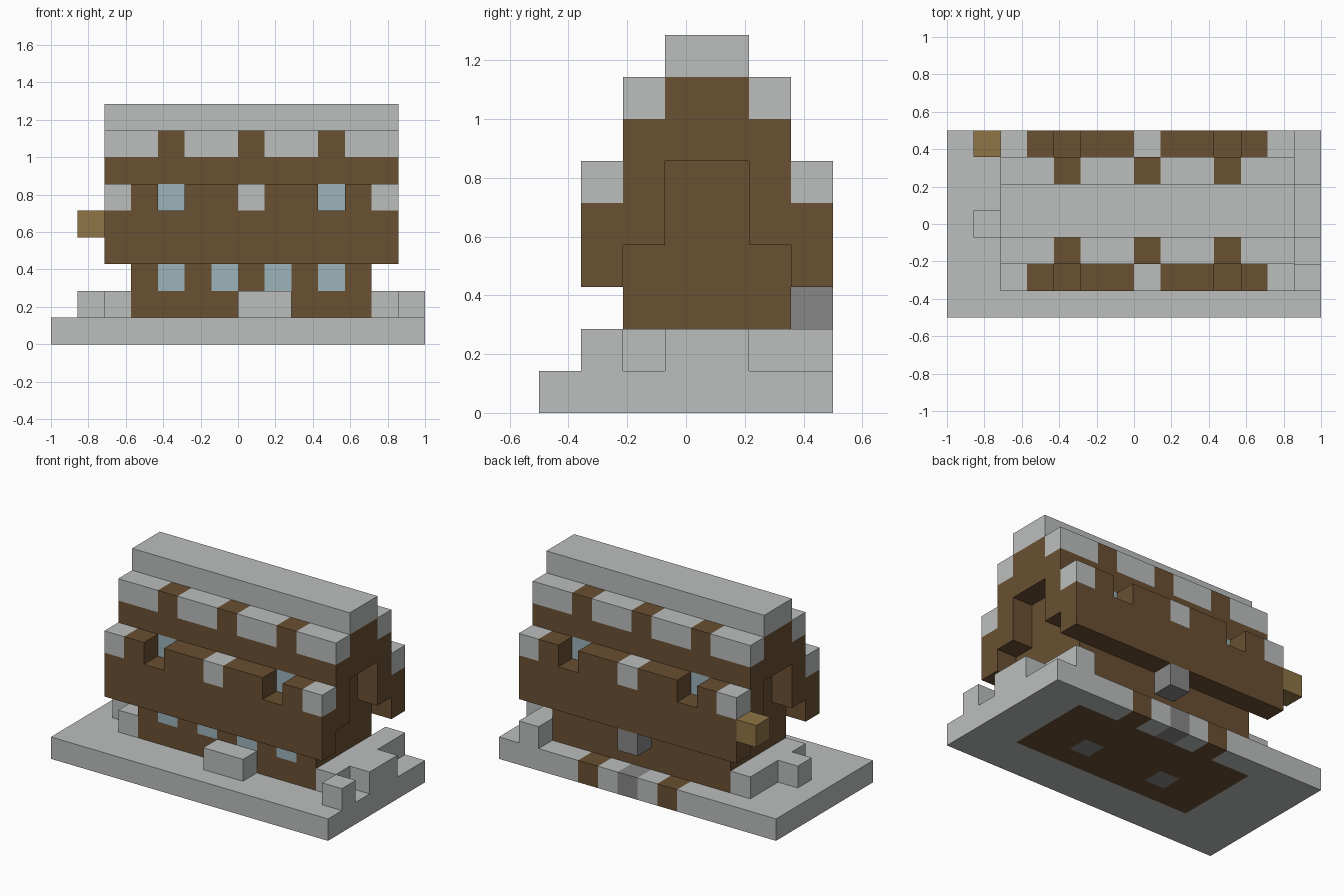
import bpy
import bmesh
from mathutils import Vector

cube = bpy.data.objects.get("Cube")
if cube:
    bpy.data.objects.remove(cube, do_unlink=True)

# The house sits on a grid of blocks: 14 wide, 7 deep, 9 high
WIDE, DEEP = 14, 7
UNIT = 2 / WIDE


def material(name, color):
    mat = bpy.data.materials.new(name)
    mat.use_nodes = True
    rgba = (*color, 1)
    mat.diffuse_color = rgba
    bsdf = next(n for n in mat.node_tree.nodes if n.type == "BSDF_PRINCIPLED")
    bsdf.inputs["Base Color"].default_value = rgba
    bsdf.inputs["Roughness"].default_value = 0.9
    return mat


snow = material("snow", (0.50, 0.52, 0.515))
wood = material("dark_wood", (0.144, 0.080, 0.032))
tan = material("light_wood", (0.275, 0.178, 0.060))
glass = material("window_glass", (0.328, 0.451, 0.491))
stone = material("grey_stone", (0.242, 0.242, 0.242))

cells = {}   # block position -> part name
parts = {}   # part name -> material


def fill(part, mat, x, y, z):
    """Fill a run of blocks; each argument is a block number or a (start, stop) pair."""
    parts[part] = mat
    spans = [range(*s) if isinstance(s, tuple) else (s,) for s in (x, y, z)]
    for i in spans[0]:
        for j in spans[1]:
            for k in spans[2]:
                cells[i, j, k] = part


HOUSE = (3, 12)
ROOF = (2, 13)
EAVES = (1, 6)        # front and back eave rows
UPPER = (2, 5)        # front and back rows of the upper roof
DORMERS = (4, 10)

# Ground slab with the house floor let into it
fill("ground", snow, (0, WIDE), (0, DEEP), 0)
fill("floor", wood, HOUSE, (2, 6), 0)
for i in (5, 9):
    fill("floor", wood, i, 6, 0)
    fill("floor_stones", stone, i, 3, 0)
fill("hearth_base", stone, 7, 6, 0)

# Snow banks around the house
fill("right_snow_bank", snow, 2, (2, 6), 1)
fill("right_snow_bank", snow, 1, 3, 1)
fill("left_snow_bank", snow, 12, (2, 7), 1)
fill("left_snow_bank", snow, 13, 1, 1)
fill("left_snow_bank", snow, 13, (3, 5), 1)
fill("front_step", snow, (7, 9), 1, 1)

# Walls, reaching up under the roof
fill("walls", wood, HOUSE, (2, 6), (1, 6))
for i in (4, 6, 8, 10):
    fill("front_windows", glass, i, 2, 2)
fill("back_stone", stone, 7, 6, 2)

# Stepped roof, overhanging both gables
for eave, upper in zip(EAVES, UPPER):
    fill("lower_roof", wood, ROOF, eave, (3, 6))
    for end in (2, 12):
        fill("lower_roof", wood, end, upper, (4, 6))
    # Dormer openings cut through the eave, with glass behind
    for i in DORMERS:
        del cells[i, eave, 5]
        fill("dormer_windows", glass, i, upper, 5)
    for i in (2, 7, 12):
        fill("eave_snow", snow, i, eave, 5)
fill("upper_roof", wood, ROOF, (2, 6), (6, 8))
for row in UPPER:
    fill("upper_snow", snow, ROOF, row, 7)
    for i in (4, 7, 10):
        fill("upper_roof", wood, i, row, 7)
fill("ridge_snow", snow, ROOF, (3, 5), 8)

# Small sign block at the back corner
fill("corner_block", tan, 1, 6, 4)


def exposed_faces(cell):
    """Corners of every side of a block that has no neighbour."""
    for axis in range(3):
        for step in (0, 1):
            near = list(cell)
            near[axis] += 2 * step - 1
            if tuple(near) in cells:
                continue
            u, v = (axis + 1) % 3, (axis + 2) % 3
            corners = []
            for du, dv in ((0, 0), (1, 0), (1, 1), (0, 1)):
                p = list(cell)
                p[axis] += step
                p[u] += du
                p[v] += dv
                corners.append(tuple(p))
            yield corners if step else corners[::-1]


# Turn each part into a mesh of its visible sides
for part, mat in parts.items():
    bm = bmesh.new()
    verts = {}
    for cell, owner in cells.items():
        if owner != part:
            continue
        for corners in exposed_faces(cell):
            for c in corners:
                if c not in verts:
                    offset = Vector((WIDE / 2, DEEP / 2, 0))
                    verts[c] = bm.verts.new((Vector(c) - offset) * UNIT)
            bm.faces.new([verts[c] for c in corners])
    mesh = bpy.data.meshes.new(part)
    bm.to_mesh(mesh)
    bm.free()
    mesh.materials.append(mat)
    bpy.context.scene.collection.objects.link(bpy.data.objects.new(part, mesh))
